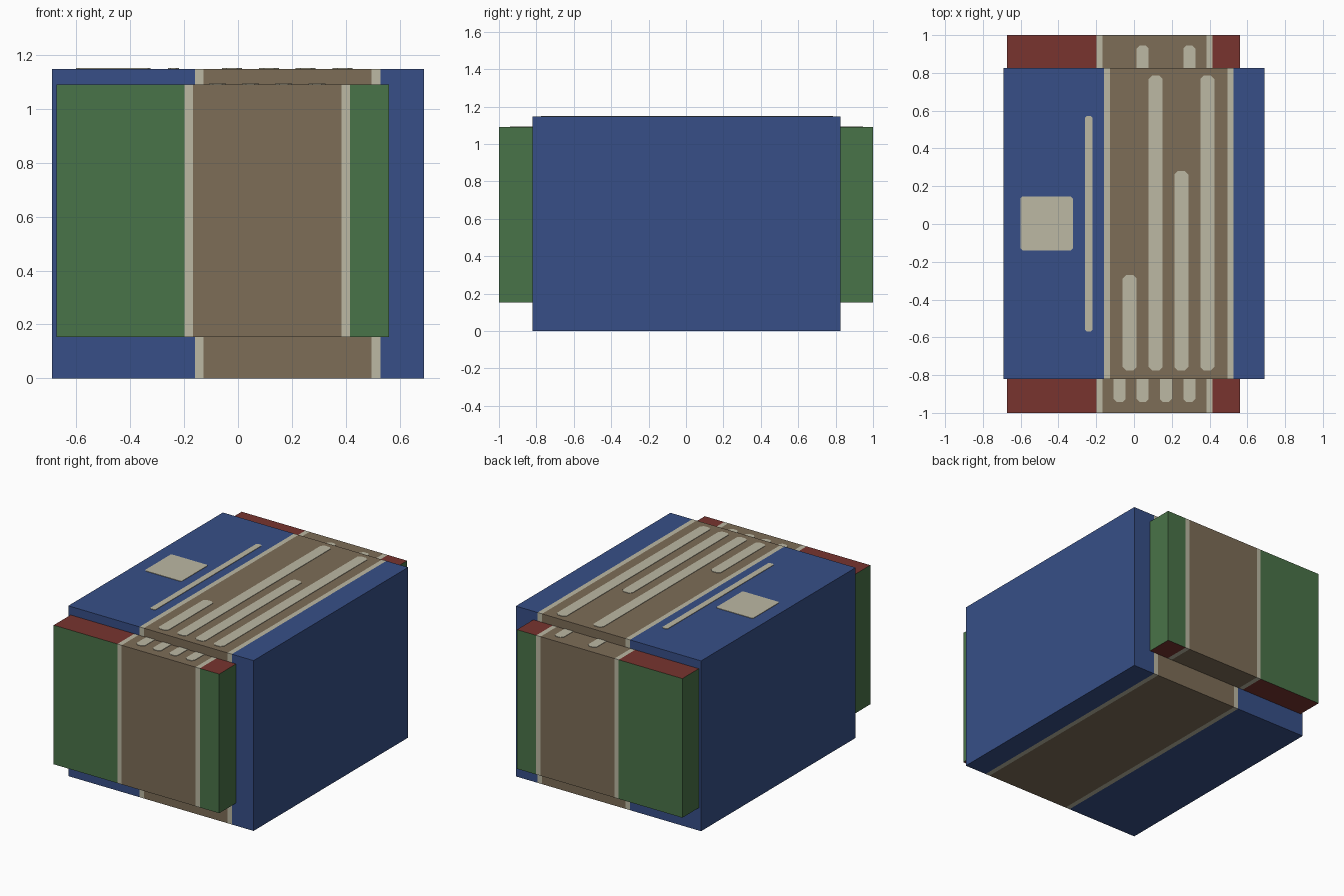
import bpy, bmesh

if "Cube" in bpy.data.objects:
    bpy.data.objects.remove(bpy.data.objects["Cube"])


def material(name, rgb):
    """Flat colour given as 0-255 sRGB, stored as linear."""
    def lin(c):
        c /= 255
        return c / 12.92 if c <= 0.04045 else ((c + 0.055) / 1.055) ** 2.4
    m = bpy.data.materials.new(name)
    m.diffuse_color = (*[lin(c) for c in rgb], 1)
    m.use_nodes = True
    m.node_tree.nodes["Principled BSDF"].inputs["Base Color"].default_value = m.diffuse_color
    return m


BLUE = material("blue", (55, 79, 135))
GREEN = material("green", (73, 115, 72))
RED = material("red", (120, 52, 47))
BROWN = material("brown", (125, 109, 87))
CREAM = material("cream", (188, 184, 163))


def finish(name, bm, mats):
    mesh = bpy.data.meshes.new(name)
    bm.normal_update()
    bm.to_mesh(mesh)
    bm.free()
    for m in mats:
        mesh.materials.append(m)
    ob = bpy.data.objects.new(name, mesh)
    bpy.context.collection.objects.link(ob)
    return ob


def banded_box(name, lo, hi, band, edge, side, cap):
    """Box with a brown, cream-edged band running round it in the y-z plane."""
    bm = bmesh.new()
    bmesh.ops.create_cube(bm, size=1)
    for v in bm.verts:
        v.co = [lo[i] if v.co[i] < 0 else hi[i] for i in range(3)]
    for x in (band[0], band[0] + edge, band[1] - edge, band[1]):
        bmesh.ops.bisect_plane(bm, geom=bm.verts[:] + bm.edges[:] + bm.faces[:],
                               plane_co=(x, 0, 0), plane_no=(1, 0, 0))
    bm.normal_update()
    for f in bm.faces:
        x = f.calc_center_median().x
        if band[0] < x < band[1]:
            f.material_index = 2 if band[0] + edge < x < band[1] - edge else 3
        else:
            f.material_index = 1 if abs(f.normal.z) > 0.5 else 0
    return finish(name, bm, [side, cap, BROWN, CREAM])


def plate(name, x0, x1, y0, y1, z, c):
    """Thin cream plate with clipped corners, lying on a top face."""
    pts = [(x0 + c, y0), (x1 - c, y0), (x1, y0 + c), (x1, y1 - c),
           (x1 - c, y1), (x0 + c, y1), (x0, y1 - c), (x0, y0 + c)]
    bm = bmesh.new()
    base = bm.faces.new([bm.verts.new((x, y, z - 0.002)) for x, y in pts])
    top = bmesh.ops.extrude_face_region(bm, geom=[base])["geom"]
    for v in top:
        if isinstance(v, bmesh.types.BMVert):
            v.co.z += 0.005
    bmesh.ops.recalc_face_normals(bm, faces=bm.faces[:])
    return finish(name, bm, [CREAM])


# Wide outer block and the longer block passing through it
banded_box("outer_block", (-0.69, -0.82, 0), (0.69, 0.825, 1.147),
           (-0.16, 0.528), 0.033, BLUE, BLUE)
banded_box("inner_block", (-0.673, -1, 0.153), (0.56, 1, 1.09),
           (-0.199, 0.416), 0.032, GREEN, RED)

# Bars on the outer block's top band
for i, (x, y1) in enumerate([(-0.023, -0.27), (0.115, 0.785), (0.251, 0.28), (0.388, 0.785)]):
    plate(f"outer_bar_{i + 1}", x - 0.037, x + 0.037, -0.775, y1, 1.147, 0.018)

# Bars on the inner block's top; two of them run right through
for i, (x, y1) in enumerate([(-0.076, -0.33), (0.046, 0.945), (0.169, 0.34), (0.293, 0.945)]):
    plate(f"inner_bar_{i + 1}", x - 0.032, x + 0.032, -0.942, y1, 1.09, 0.016)

# Slim line and square panel on the outer block's top
plate("slim_line", -0.26, -0.219, -0.57, 0.573, 1.147, 0.01)
plate("square_panel", -0.60, -0.324, -0.14, 0.146, 1.147, 0.01)
